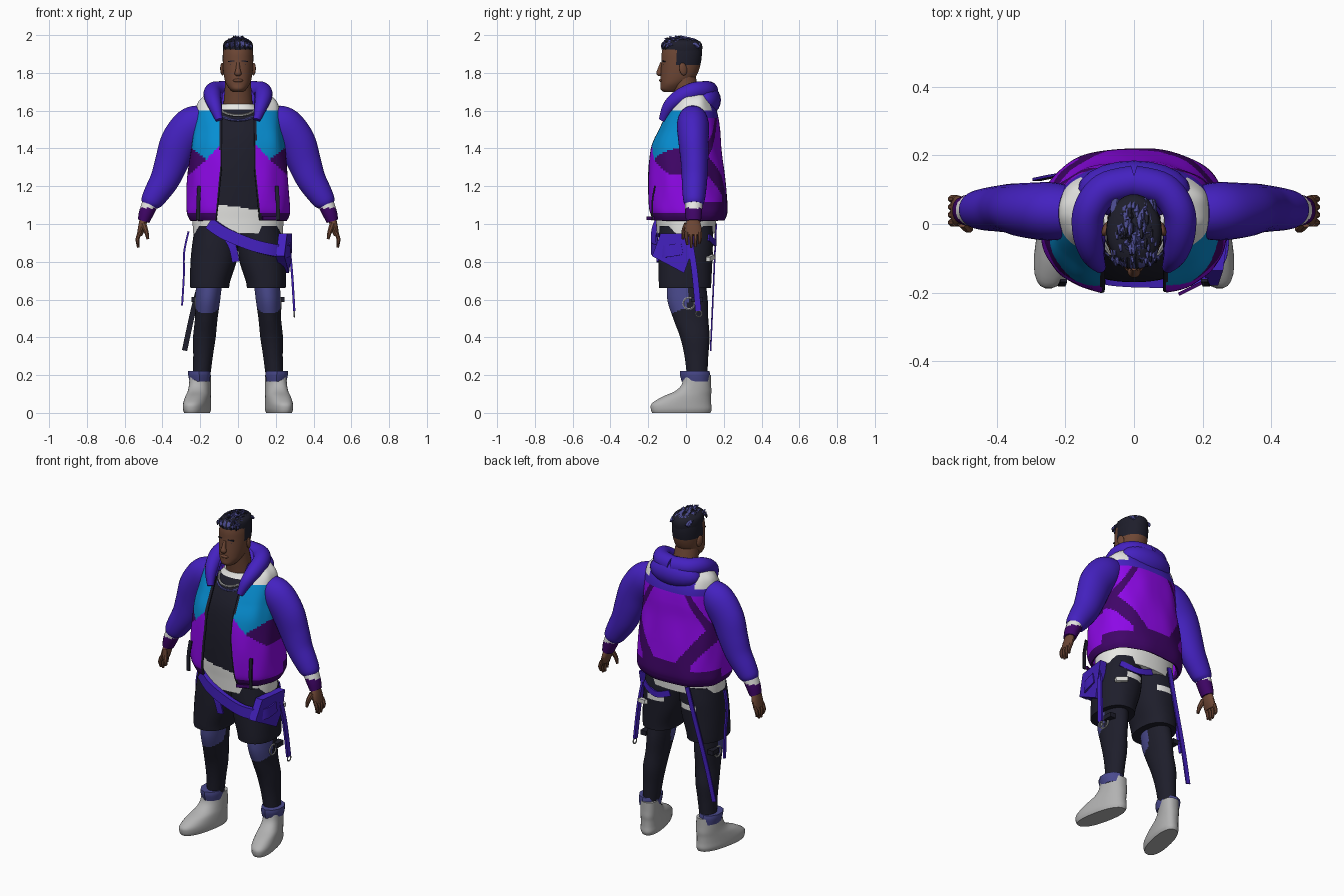
import bpy, bmesh, math, random
from mathutils import Vector, Matrix, Euler

if "Cube" in bpy.data.objects:
    bpy.data.objects.remove(bpy.data.objects["Cube"])

random.seed(4)
V = Vector
RGB = {"skin_brown": (110, 71, 53), "navy": (30, 30, 43), "slate_blue": (74, 74, 142), "indigo": (68, 33, 192),
       "violet": (142, 8, 232), "plum": (64, 4, 104), "azure": (6, 142, 210), "white": (235, 235, 232),
       "grey": (178, 178, 178)}
MATS = {}
for key, rgb in RGB.items():
    MATS[key] = bpy.data.materials.new(key)
    MATS[key].diffuse_color = [*(((c / 255 + .055) / 1.055) ** 2.4 for c in rgb), 1]


def finish(name, bm, paint):
    """Make an object; paint is a colour name or a rule from face centre to colour name."""
    bmesh.ops.recalc_face_normals(bm, faces=bm.faces)
    me = bpy.data.meshes.new(name)
    used = []
    for f in bm.faces:
        col = paint(f.calc_center_median()) if callable(paint) else paint
        if col not in used:
            used.append(col)
            me.materials.append(MATS[col])
        f.material_index = used.index(col)
    bm.to_mesh(me)
    bm.free()
    ob = bpy.data.objects.new(name, me)
    bpy.context.collection.objects.link(ob)
    return ob


def refine(rows, k):
    """Catmull-Rom subdivision of a list of tuples."""
    out = []
    for i in range(len(rows) - 1):
        a, b, c, d = rows[max(i - 1, 0)], rows[i], rows[i + 1], rows[min(i + 2, len(rows) - 1)]
        for j in range(k):
            t = j / k
            out.append([q + .5 * t * (r - p + t * (2 * p - 5 * q + 4 * r - s + t * (3 * (q - r) + s - p)))
                        for p, q, r, s in zip(a, b, c, d)])
    return out + [list(rows[-1])]


def loft(name, rings, paint, closed=True):
    bm = bmesh.new()
    vs = [[bm.verts.new(p) for p in r] for r in rings]
    n = len(vs[0])
    for a, b in zip(vs, vs[1:]):
        for i in range(n if closed else n - 1):
            j = (i + 1) % n
            bm.faces.new((a[i], a[j], b[j], b[i]))
    if closed:
        bm.faces.new(vs[0])
        bm.faces.new(vs[-1])
    return finish(name, bm, paint)


def spow(c, p):
    return math.copysign(abs(c) ** p, c)


def tube(name, pts, paint, n=16, k=4, flat=False, p=1, both=False, up=(0, 1, 0), shear=0):
    """Sweep an oval section; pts are (x, y, z, side radius, up radius)."""
    rows = refine(pts, k)
    for s in ((1, -1) if both else (1,)):
        rings = []
        for i, r in enumerate(rows):
            t = V((0, 0, 1)) if flat else (V(rows[min(i + 1, len(rows) - 1)][:3]) - V(rows[max(i - 1, 0)][:3])).normalized()
            u = V(up)
            u = (u - t * u.dot(t)).normalized()
            v = t.cross(u)
            ring = []
            for j in range(n):
                a = 2 * math.pi * (j + .5) / n
                q = V(r[:3]) + v * r[3] * spow(math.cos(a), p) + u * r[4] * spow(math.sin(a), p)
                ring.append(V(((q.x + (.06 - q.y) * shear) * s, q.y, q.z)))
            rings.append(ring)
        loft(name + ({1: "_left", -1: "_right"}[s] if both else ""), rings, paint)


def shape(name, kind, loc, size, paint, rot=(0, 0, 0), both=False):
    for s in ((1, -1) if both else (1,)):
        bm = bmesh.new()
        m = Matrix.LocRotScale(V((loc[0] * s, *loc[1:])), Euler((rot[0], rot[1] * s, rot[2] * s)), V(size))
        if kind == "ball":
            bmesh.ops.create_uvsphere(bm, u_segments=20, v_segments=12, radius=1, matrix=m)
        else:
            bmesh.ops.create_cube(bm, size=2, matrix=m)
        finish(name, bm, paint)


def strap(name, pts, w, d, paint, **kw):
    tube(name, [(*q, w * 1.41, d * 1.41) for q in pts], paint, n=4, k=5, **kw)


def ring(name, loc, r, thick, paint):
    pts = [(loc[0], loc[1] + r * math.cos(i * math.pi / 8), loc[2] + r * math.sin(i * math.pi / 8), thick, thick)
           for i in range(17)]
    tube(name, pts, paint, n=6, k=1, up=(1, 0, 0))


# ---- head, face and hair
def head_paint(c):
    return "navy" if c.z > 1.925 or (c.z > 1.845 and c.y > -.05) else "skin_brown"


tube("head", [(0, -.08, 1.70, .03, .04), (0, -.077, 1.715, .045, .058), (0, -.065, 1.74, .062, .07),
              (0, -.045, 1.77, .072, .09), (0, -.033, 1.81, .078, .1), (0, -.025, 1.86, .081, .105),
              (0, -.022, 1.91, .08, .106), (0, -.02, 1.95, .072, .095), (0, -.02, 1.975, .045, .06)],
     head_paint, n=40, k=6, flat=True, p=.95)
tube("neck", [(0, .025, 1.55, .085, .075), (0, .01, 1.65, .076, .07), (0, -.015, 1.78, .066, .065)], "skin_brown", n=24)
tube("nose", [(0, -.128, 1.855, .008, .008), (0, -.138, 1.82, .012, .012), (0, -.14, 1.798, .019, .017),
              (0, -.132, 1.788, .012, .008)], "skin_brown", n=12)
shape("lips", "ball", (0, -.13, 1.76), (.026, .012, .01), "skin_brown")
shape("ear", "ball", (.083, -.015, 1.82), (.01, .021, .034), "skin_brown", (.2, 0, .3), both=True)
shape("brow", "box", (.034, -.119, 1.862), (.018, .005, .003), "navy", (0, .1, .25), both=True)
shape("eye", "ball", (.033, -.116, 1.845), (.01, .005, .003), "navy", both=True)
tube("hair_top", [(0, -.02, 1.905, .079, .104), (0, -.02, 1.94, .08, .107), (0, -.022, 1.965, .072, .098),
                  (0, -.025, 1.98, .045, .065)], "navy", n=28, flat=True)
for i in range(130):
    x, y = random.uniform(-.062, .062), random.uniform(-.105, .05)
    z = 1.978 - 7 * x * x - 3 * (y + .02) ** 2
    tube("hair_strand", [(x * .95, y + .025, z - .008, .008, .008), (x, y, z + .009, .009, .008),
                         (x * 1.03, y - .022, z + random.uniform(0, .021), .003, .003)],
         "navy" if i % 4 == 0 else "slate_blue", n=5, k=2)
for i in range(17):
    x = -.068 + .0085 * i
    tube("fringe_strand", [(x * .95, -.095, 1.972 - 6 * x * x, .008, .008), (x, -.122 + 5 * x * x, 1.955 - 3 * x * x, .009, .008),
                           (x * 1.03 + .004, -.128 + 5 * x * x, 1.925 + .008 * (i % 3), .003, .003)],
         "navy" if i % 3 == 0 else "slate_blue", n=5, k=2)

# ---- shirt with pale hem and collar
tube("shirt", [(0, 0, .95, .238, .155), (0, 0, 1.02, .24, .16), (0, 0, 1.12, .235, .168), (0, 0, 1.3, .22, .168),
               (0, 0, 1.45, .2, .15), (0, .01, 1.56, .15, .115), (0, .018, 1.61, .105, .09), (0, .02, 1.635, .088, .078)],
     lambda c: "white" if c.z < 1.09 - .15 * c.x or c.z > 1.608 else "navy", n=80, k=14, flat=True, p=.9)
for z, r, col in ((1.575, .1, "grey"), (1.55, .11, "slate_blue")):
    tube("necklace", [(r * math.sin(a), .005 - .125 * math.cos(a), z + .05 * (1 - math.cos(a)), .007, .007)
                      for a in [i * .2 for i in range(-6, 7)]], col, n=6, k=2, up=(0, 0, 1))


# ---- open jacket shell, panels coloured by position
def opening(z):
    return .085 + max(0, 1.3 - z) * .1


def jacket_paint(c):
    x, y, z = abs(c.x), c.y, c.z
    if z > 1.6:
        return "white" if x > .15 else "indigo"
    if y > .045:
        w = .07 + .7 * max(0, z - 1.15)
        if z > 1.56:
            return "indigo"
        if z < 1.12:
            return "plum"
        if z > 1.36 and abs(x - .12 - (1.56 - z) * .55) < .018:
            return "plum"
        return "plum" if w < x < w + .09 or (z < 1.16 and x < w) else "violet"
    if y < 0 and x < opening(z) + .01:
        return "navy"
    if z < 1.06:
        return "plum"
    if y < -.01 and z > 1.34 + max(1.1 * (.165 - x), .8 * (x - .165)):
        return "azure"
    return "plum" if x > .165 and z > 1.34 - .9 * (x - .165) else "violet"


rings = []
P = .82
for z, cy, rx, ry in refine([(1.02, .01, .25, .187), (1.05, .01, .265, .2), (1.1, .007, .268, .207),
                             (1.25, 0, .26, .2), (1.4, -.002, .243, .183), (1.5, .016, .23, .158),
                             (1.58, .03, .22, .132), (1.64, .037, .205, .104), (1.675, .04, .17, .088),
                             (1.695, .045, .125, .075)], 14):
    a0 = math.asin(min(.95, opening(z) / rx) ** (1 / P))
    row = []
    for i in range(201):
        a = a0 + (2 * math.pi - 2 * a0) * i / 200
        fold = 1 + .012 * math.sin(9 * a) * math.sin(14 * z)
        row.append(V((rx * fold * spow(math.sin(a), P), cy - ry * fold * spow(math.cos(a), P), z)))
    rings.append(row)
jacket = loft("jacket_body", rings, jacket_paint, closed=False)
mod = jacket.modifiers.new("cloth", "SOLIDIFY")
mod.thickness, mod.offset = .012, 0

# ---- sleeves, cuffs, hands
tube("sleeve", [(.185, .035, 1.555, .08, .075), (.245, .037, 1.52, .1, .085), (.31, .04, 1.435, .1, .08),
                (.35, .045, 1.33, .09, .073), (.385, .045, 1.24, .079, .068), (.43, .043, 1.165, .068, .062),
                (.458, .042, 1.12, .058, .055), (.468, .042, 1.1, .045, .045)], "indigo", n=28, k=5, both=True)
tube("cuff", [(.458, .042, 1.125, .045, .048), (.485, .04, 1.06, .04, .045), (.5, .04, 1.015, .032, .04)],
     lambda c: "white" if c.z > 1.085 else "plum", k=8, both=True)
tube("palm", [(.498, .04, 1.03, .022, .03), (.51, .038, .98, .02, .045), (.522, .038, .94, .014, .043)],
     "skin_brown", both=True)
for i in range(4):
    y, tip = .004 + .023 * i, (.89, .875, .878, .895)[i]
    tube("finger", [(.519, y, .955, .012, .012), (.532, y, .92, .011, .011), (.528, y * .9 + .004, tip, .007, .007)],
         "skin_brown", n=8, both=True)
tube("thumb", [(.5, .005, 1.0, .016, .016), (.486, -.012, .96, .013, .013), (.477, -.016, .92, .008, .008)],
     "skin_brown", n=8, both=True)

# ---- lowered hood
tube("hood_collar", [(.1, -.125, 1.55, .018, .02), (.12, -.09, 1.62, .034, .035), (.134, -.03, 1.67, .045, .045),
                     (.13, .04, 1.70, .048, .05), (.085, .1, 1.705, .05, .052), (0, .122, 1.70, .05, .055)],
     "indigo", k=6, up=(0, 0, 1), both=True)
shape("hood_bag", "ball", (0, .1, 1.655), (.165, .085, .085), "indigo", (-.25, 0, 0))

# ---- shorts, legs with knee panels, boots
tube("shorts", [(.112, 0, .99, .115, .14), (.12, 0, .9, .122, .145), (.13, -.003, .8, .122, .143),
                (.147, -.005, .7, .107, .14), (.15, -.005, .66, .103, .138)],
     lambda c: "white" if c.y > .07 and .85 < c.z < .885 and .06 < abs(c.x) < .16 else "navy",
     n=32, k=6, flat=True, p=.88, both=True)
tube("leg", [(.15, 0, .72, .07, .1), (.16, .008, .6, .066, .107), (.168, .025, .5, .06, .093),
             (.178, .047, .4, .06, .078), (.185, .055, .3, .052, .063), (.195, .06, .17, .045, .052)],
     lambda c: "slate_blue" if c.z > .53 + .35 * max(0, c.y + .07) and c.y < .01 else "navy",
     n=48, k=14, flat=True, both=True)
tube("boot", [(.2, -.025, 0, .058, .155), (.2, -.025, .02, .064, .162), (.2, -.024, .05, .064, .158),
              (.2, .003, .085, .061, .13), (.2, .038, .115, .057, .097), (.2, .055, .15, .055, .078),
              (.2, .06, .2, .053, .072)], "grey", n=28, flat=True, p=.85, both=True, shear=.2)
tube("sock_cuff", [(.203, .052, .165, .056, .074), (.205, .048, .2, .062, .08), (.206, .046, .222, .061, .078)],
     "slate_blue", n=10, flat=True, both=True)
shape("lace_patch", "box", (.232, -.06, .108), (.014, .012, .004), "navy", (.5, 0, .2), both=True)

# ---- waist sash, hip flap, straps and clips
strap("sash", [(-.15, -.14, 1.005), (-.07, -.165, .95), (.06, -.172, .895), (.17, -.165, .865), (.25, -.11, .855),
               (.265, -.02, .87)], .014, .032, "indigo", up=(0, 0, 1))
strap("sash_fold", [(-.07, -.15, .95), (-.03, -.158, .88), (-.012, -.15, .8)], .02, .005, "indigo")
bm = bmesh.new()
face = bm.faces.new([bm.verts.new((x, y, z)) for x, y, z in ((.2, -.18, .83), (.215, -.135, .95), (.24, .05, .95),
                                                             (.24, .03, .85), (.225, -.01, .74))])
ext = bmesh.ops.extrude_face_region(bm, geom=[face])
bmesh.ops.translate(bm, vec=(.045, 0, 0), verts=[g for g in ext["geom"] if isinstance(g, bmesh.types.BMVert)])
finish("hip_flap", bm, "indigo")
strap("hip_strap", [(.265, .015, .94), (.285, .045, .75), (.298, .065, .54)], .006, .016, "indigo")
ring("strap_ring", (.299, .068, .525), .016, .004, "grey")
strap("side_strap", [(-.262, 0, .96), (-.285, .01, .85), (-.287, .03, .72), (-.296, .05, .57)], .005, .009, "indigo")
# long back strap: coloured outside, dark lining facing forward
strap("back_strap", [(-.12, .16, 1.0), (-.17, .151, .8), (-.235, .14, .55), (-.283, .13, .33)], .014, .004,
      lambda c: "navy" if c.y < .1285 + (c.z - .33) * .045 else "indigo")
strap("back_tie", [(.0, .155, .93), (.1, .155, .9), (.2, .12, .93)], .004, .018, "indigo", up=(0, 0, 1))
strap("jacket_pull", [(.205, -.165, 1.2), (.21, -.178, 1.12), (.212, -.178, 1.02)], .01, .004, "navy", both=True)
strap("loose_end", [(.2, -.17, 1.03), (.13, -.205, 1.03)], .005, .01, "plum", up=(0, 0, 1))
shape("knee_clip", "box", (.228, .06, .6), (.018, .03, .014), "navy", both=True)
ring("knee_ring", (.226, .015, .58), .03, .005, "grey")
ring("knee_ring", (-.226, .015, .58), .03, .005, "grey")
shape("thigh_tag", "box", (.2, .13, .82), (.035, .012, .012), "white", (0, .2, -.4))

# smooth shading with sharp edges kept
for ob in bpy.context.scene.objects:
    ob.select_set(True)
bpy.context.view_layer.objects.active = jacket
bpy.ops.object.shade_smooth_by_angle(angle=math.radians(40))

for m in bpy.data.materials:
    if m.users and not m.is_grease_pencil:
        m.use_nodes = True
        m.node_tree.nodes["Principled BSDF"].inputs["Base Color"].default_value = m.diffuse_color
